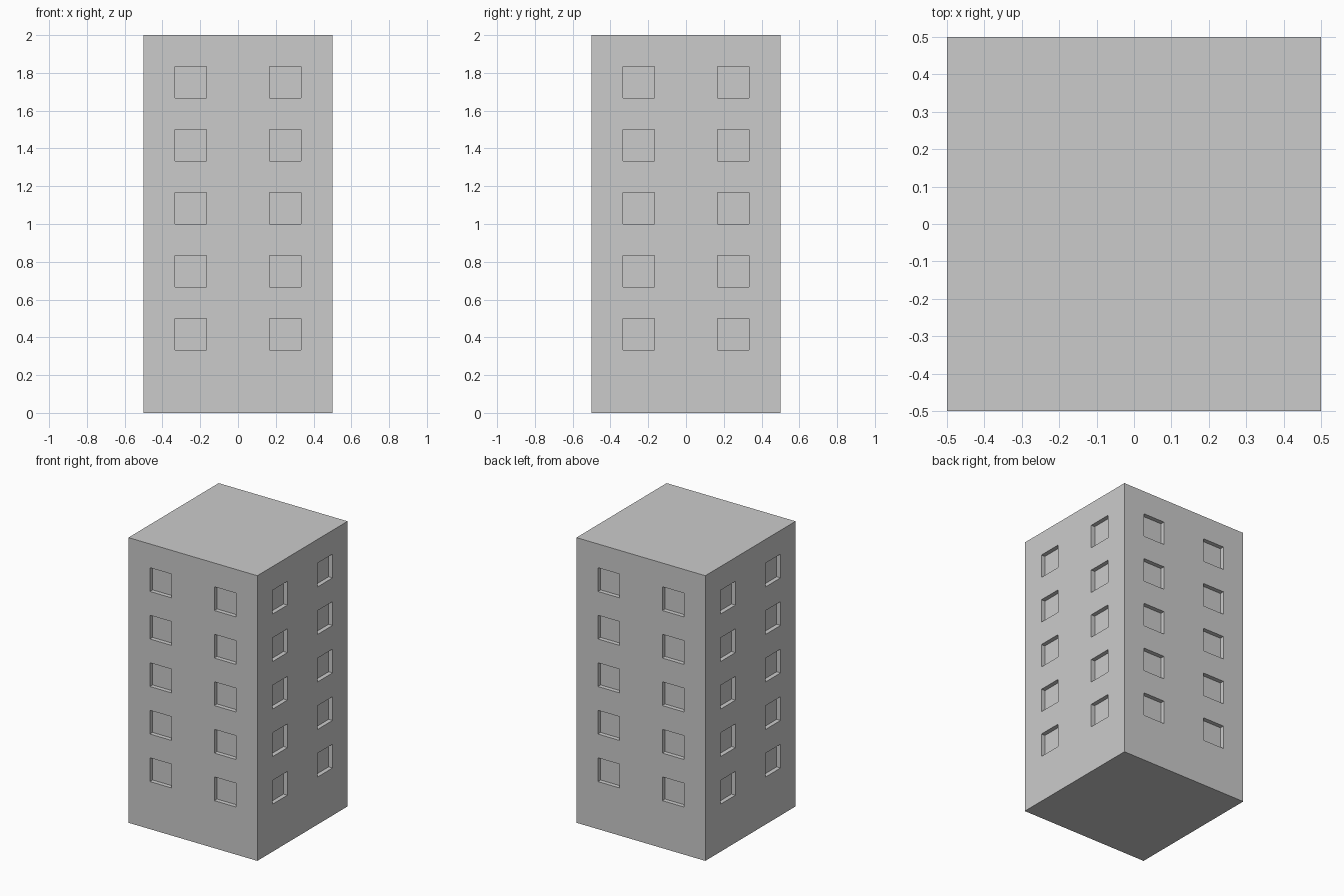
import bpy, bmesh
from mathutils import Vector, Matrix

if "Cube" in bpy.data.objects:
    bpy.data.objects.remove(bpy.data.objects["Cube"])

DEPTH = 0.03          # window recess
U = 1 / 6             # window size and layout unit

# tower block: 1 x 1 x 2 box standing on the ground
bm = bmesh.new()
bmesh.ops.create_cube(bm, size=1, matrix=Matrix.Translation((0, 0, 1)) @ Matrix.Diagonal((1, 1, 2, 1)))


def slice_at(axis, value):
    co, no = Vector(), Vector()
    co[axis], no[axis] = value, 1
    bmesh.ops.bisect_plane(bm, geom=bm.verts[:] + bm.edges[:] + bm.faces[:],
                           plane_co=co, plane_no=no)


# window grid lines on all four walls
for axis in (0, 1):
    for k in (-2, -1, 1, 2):
        slice_at(axis, k * U)
for k in range(2, 12):
    slice_at(2, k * U)


# window cells: two columns, five floors per wall
def is_window(f):
    if abs(f.normal.z) > 0.5:
        return False
    c = f.calc_center_median()
    across = c.y if abs(f.normal.x) > 0.5 else c.x
    row = int(c.z / U)
    return U < abs(across) < 2 * U and 2 <= row <= 10 and row % 2 == 0


bm.normal_update()
windows = [f for f in bm.faces if is_window(f)]

# push each window straight back into the wall
for f in windows:
    inward = f.normal * -DEPTH
    pane = bmesh.ops.extrude_discrete_faces(bm, faces=[f])["faces"][0]
    bmesh.ops.translate(bm, verts=pane.verts[:], vec=inward)

bmesh.ops.recalc_face_normals(bm, faces=bm.faces[:])
mesh = bpy.data.meshes.new("tower_block")
bm.to_mesh(mesh)
bm.free()
bpy.context.collection.objects.link(bpy.data.objects.new("tower_block", mesh))
